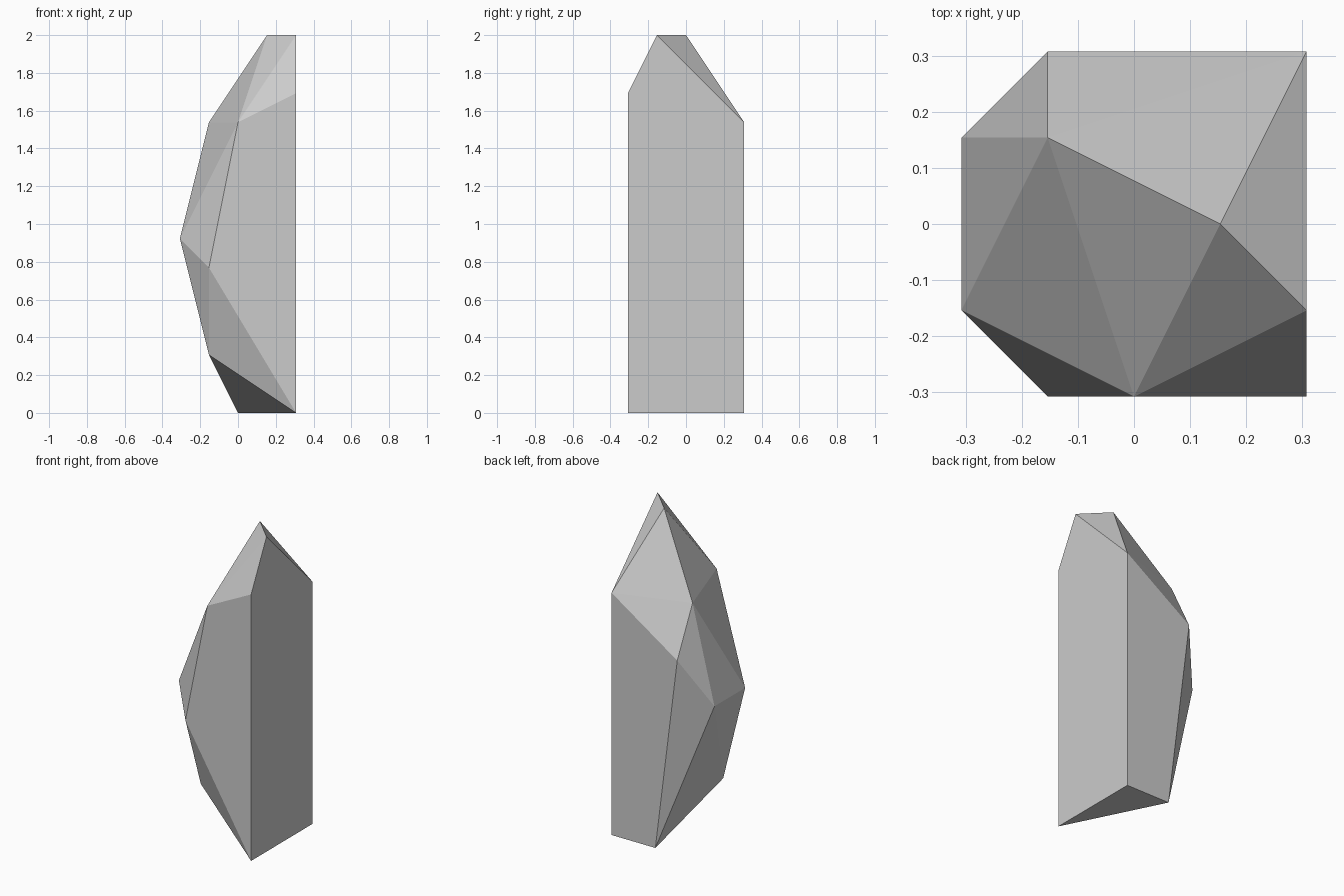
import bpy, bmesh
from math import radians

if "Cube" in bpy.data.objects:
    bpy.data.objects.remove(bpy.data.objects["Cube"])

UNIT = 2 / 13  # the stone sits on a coarse grid, 13 steps tall

# Corner points of the faceted stone, in grid steps
corners = [
    (2, -2, 0), (2, 2, 0), (0, 2, 0),               # triangular foot
    (-1, -1, 2), (-1, -2, 5),                       # lower left facets
    (-2, -1, 6), (-2, 1, 6), (-1, 2, 8),            # bulging left side
    (-1, 1, 10), (0, -2, 10), (2, 2, 10), (2, -2, 11),  # shoulders
    (1, 0, 13), (2, -1, 13),                        # top ridge
]

# Wrap the corners in a convex skin and merge coplanar triangles
bm = bmesh.new()
for x, y, z in corners:
    bm.verts.new((x * UNIT, y * UNIT, z * UNIT))
bmesh.ops.convex_hull(bm, input=bm.verts[:])
bmesh.ops.dissolve_limit(bm, angle_limit=radians(0.5), verts=bm.verts[:], edges=bm.edges[:])
bmesh.ops.recalc_face_normals(bm, faces=bm.faces[:])

mesh = bpy.data.meshes.new("faceted_stone")
bm.to_mesh(mesh)
bm.free()
stone = bpy.data.objects.new("faceted_stone", mesh)
bpy.context.collection.objects.link(stone)
